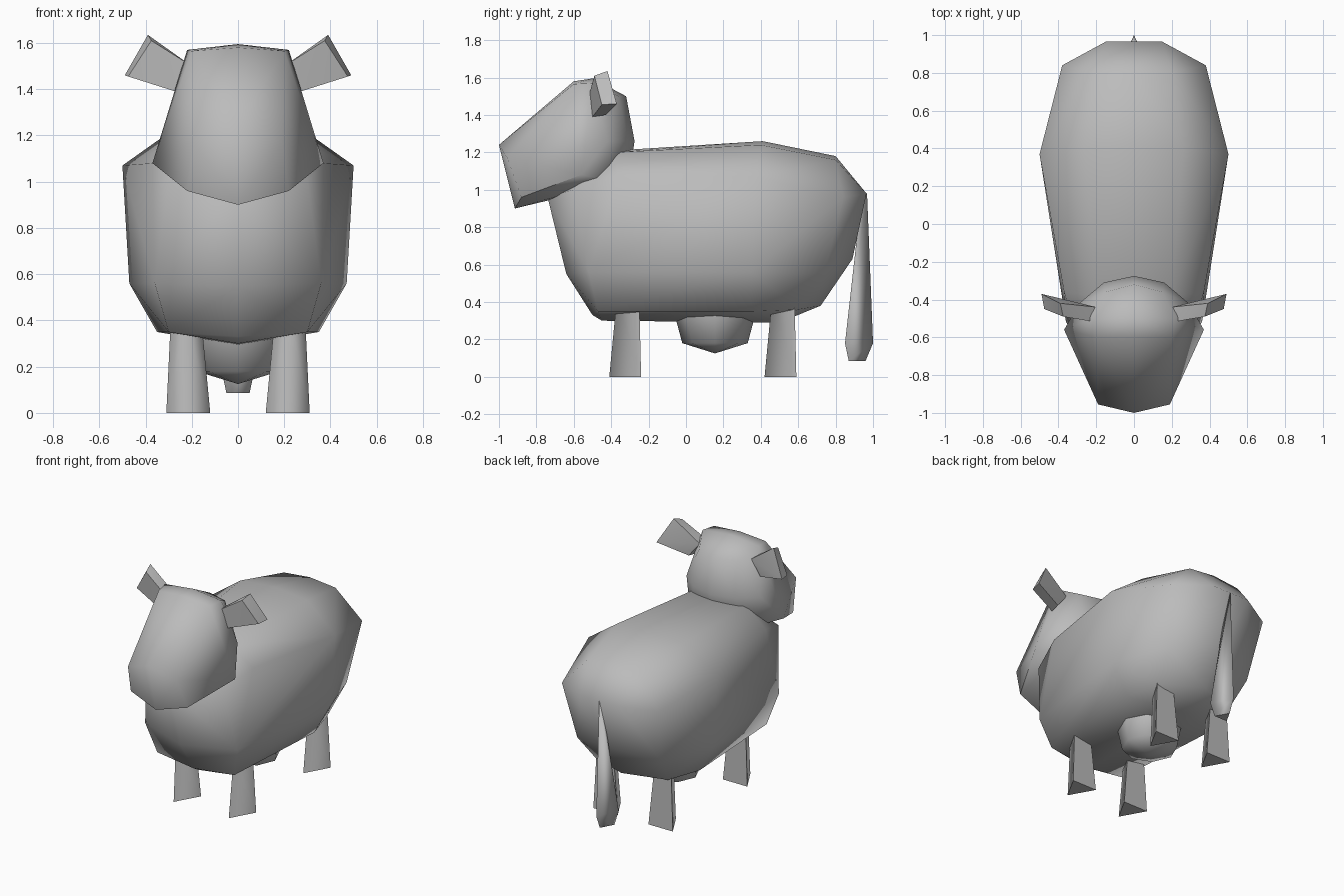
import bpy
import bmesh
from math import cos, sin, pi, radians

default_cube = bpy.data.objects.get("Cube")
if default_cube:
    bpy.data.objects.remove(default_cube, do_unlink=True)

# Single plain grey for the whole animal
grey = bpy.data.materials.new("plain grey")
grey.use_nodes = True
grey.diffuse_color = (0.5, 0.5, 0.5, 1)
grey.node_tree.nodes["Principled BSDF"].inputs["Base Color"].default_value = grey.diffuse_color


def mirrored(points):
    """Return the half-profile points together with their copies across x = 0."""
    return points + [(-x, y, z) for x, y, z in points if x > 0]


def solid(name, points, is_sharp):
    """Wrap a faceted convex solid around points; is_sharp picks the creased edges."""
    bm = bmesh.new()
    for point in points:
        bm.verts.new(point)
    hull = bmesh.ops.convex_hull(bm, input=bm.verts)
    unused = [v for v in bm.verts if not v.link_faces]
    bmesh.ops.delete(bm, geom=unused, context='VERTS')
    bmesh.ops.dissolve_limit(bm, angle_limit=radians(2), verts=bm.verts, edges=bm.edges)
    bmesh.ops.recalc_face_normals(bm, faces=bm.faces)
    for face in bm.faces:
        face.smooth = True
    for edge in bm.edges:
        edge.smooth = not is_sharp(edge)
    mesh = bpy.data.meshes.new(name)
    bm.to_mesh(mesh)
    bm.free()
    mesh.materials.append(grey)
    part = bpy.data.objects.new(name, mesh)
    bpy.context.scene.collection.objects.link(part)
    return part


def steep(degrees):
    """Crease rule: edges whose faces meet at more than the given angle."""
    return lambda edge: edge.calc_face_angle(0) > radians(degrees)


def wedge(x, half_width, front, back, z):
    """Triangular section with its ridge at the front and a flat back."""
    return [(x, front, z), (x - half_width, back, z), (x + half_width, back, z)]


def ring(center_y, radius_x, radius_y, z, sides=8):
    """Horizontal oval section on the centre line."""
    angles = [2 * pi * i / sides for i in range(sides)]
    return [(radius_x * cos(a), center_y + radius_y * sin(a), z) for a in angles]


# Barrel-shaped body: centre-line outline, then the side points
body_outline = [
    (0, -.74, .96), (0, -.64, .55), (0, -.5, .33), (0, -.45, .3),
    (0, -.38, 1.21), (0, .41, 1.26), (0, .8, 1.18),
    (0, .89, .63), (0, .72, .38), (0, .5, .29),
]
body_sides = [
    (.3, -.6, 1), (.36, -.52, .56), (.3, -.47, .35),
    (.2, -.38, 1.2), (.37, -.36, 1.08),
    (.26, .4, 1.24), (.5, .37, 1.07), (.47, .35, .56), (.35, .35, .35),
    (.2, .8, 1.16), (.38, .84, .96), (.15, .965, .98),
    (.33, .74, .55), (.28, .6, .36),
]
solid("body", mirrored(body_outline + body_sides), steep(65))

# Head with a broad crown and a blunt muzzle
head_outline = [
    (0, -1, 1.24), (0, -.915, .9), (0, -.6, 1.58), (0, -.5, 1.595),
    (0, -.32, 1.5), (0, -.275, 1.26), (0, -.3, 1.1), (0, -.5, 1),
]
head_sides = [
    (.19, -.955, 1.17), (.22, -.88, .96), (.37, -.56, 1.08),
    (.2, -.6, 1.565), (.22, -.5, 1.57), (.15, -.36, 1.5),
    (.29, -.42, 1.26), (.16, -.31, 1.26), (.25, -.4, 1.05),
]
solid("head", mirrored(head_outline + head_sides), steep(65))

# Ears flare out to a flat end
ear_root = [(.2, -.44, 1.5), (.2, -.52, 1.5), (.28, -.43, 1.4), (.27, -.5, 1.39)]
ear_end = [(.39, -.42, 1.635), (.375, -.49, 1.61), (.49, -.37, 1.46), (.475, -.45, 1.455)]
for side, label in ((1, "left"), (-1, "right")):
    ear = [(side * x, y, z) for x, y, z in ear_root + ear_end]
    solid(f"{label}_ear", ear, steep(30))


def leg_crease(edge):
    """Only the front ridge of a leg stays soft."""
    front = min(v.co.y for face in edge.link_faces for v in face.verts)
    upright = abs(edge.verts[0].co.z - edge.verts[1].co.z) > .1
    return not (upright and max(v.co.y for v in edge.verts) < front + .06)


# Four tapered legs, a touch thinner at the top
for place, y in (("front", -.41), ("hind", .42)):
    for side, label in ((1, "left"), (-1, "right")):
        foot = wedge(side * .215, .095, y, y + .17, 0)
        hip = wedge(side * .225, .065, y + .04, y + .16, .42)
        solid(f"{label}_{place}_leg", foot + hip, leg_crease)

# Udder under the belly
udder = ring(.155, .2, .215, .33) + ring(.155, .18, .175, .18) + [(0, .155, .125)]
solid("udder", udder, steep(65))

# Hanging tail that swells into a tuft
tail_tip = wedge(0, .05, .96, .87, .085)
tail_tuft = wedge(0, .07, 1, .85, .18)
solid("tail", tail_tip + tail_tuft + [(0, .968, .98), (0, .94, .98)],
      lambda edge: max(v.co.z for v in edge.verts) < .1)
